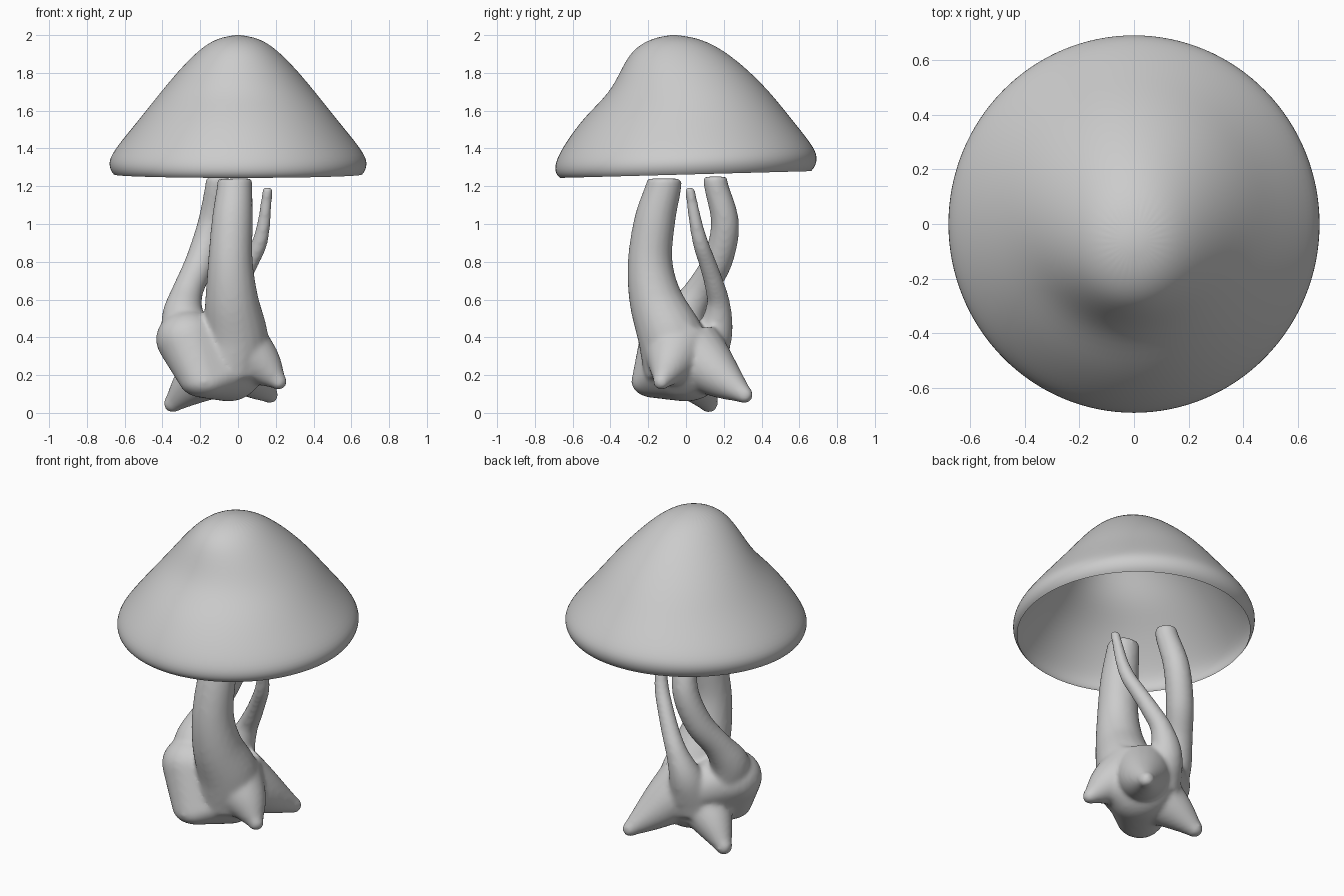
import bpy, bmesh
from math import sin, cos, pi
from mathutils import Vector

if "Cube" in bpy.data.objects:
    bpy.data.objects.remove(bpy.data.objects["Cube"])


def add_object(name, bm):
    bmesh.ops.recalc_face_normals(bm, faces=bm.faces)
    for f in bm.faces:
        f.smooth = True
    me = bpy.data.meshes.new(name)
    bm.to_mesh(me)
    bm.free()
    ob = bpy.data.objects.new(name, me)
    bpy.context.collection.objects.link(ob)
    return ob


def bridge(bm, a, b):
    n = len(a)
    for i in range(n):
        bm.faces.new((a[i], a[(i + 1) % n], b[(i + 1) % n], b[i]))


# Cap: open bell, rings of (z, half width x, front y, back y, rim tilt)
rings = [
    (1.262, 0.655, -0.665, 0.66, 0.018),
    (1.285, 0.675, -0.688, 0.685, 0.022),
    (1.345, 0.685, -0.695, 0.697, 0.025),
    (1.44, 0.615, -0.64, 0.638, 0.015),
    (1.57, 0.508, -0.535, 0.545, 0.0),
    (1.69, 0.414, -0.405, 0.45, 0.0),
    (1.81, 0.315, -0.345, 0.334, 0.0),
    (1.92, 0.209, -0.287, 0.199, 0.0),
    (1.98, 0.12, -0.19, 0.08, 0.0),
]
bm = bmesh.new()
prev = None
N = 32
for z, rx, yf, yb, tilt in rings:
    mid, ry = (yf + yb) / 2, (yb - yf) / 2
    ring = []
    for i in range(N):
        a = 2 * pi * i / N
        ring.append(bm.verts.new((rx * cos(a) * 1.009, mid + ry * sin(a) * 1.009, z + tilt * sin(a))))
    if prev:
        bridge(bm, prev, ring)
    prev = ring
tip = bm.verts.new((0, -0.065, 2.005))
for i in range(N):
    bm.faces.new((prev[i], prev[(i + 1) % N], tip))
cap = add_object("mushroom_cap", bm)
cap.modifiers.new("smooth_surface", 'SUBSURF').levels = 2
cap.modifiers["smooth_surface"].render_levels = 2


def tube(bm, pts, steps=6, n=20):
    """Closed tapered tube along a smooth path of (x, y, z, radius)."""
    p = [Vector(q) for q in pts]
    p = [2 * p[0] - p[1]] + p + [2 * p[-1] - p[-2]]
    path = []
    for k in range(1, len(p) - 2):
        a, b, c, d = p[k - 1:k + 3]
        for s in range(steps):
            t = s / steps
            path.append(0.5 * (2 * b + (c - a) * t + (2 * a - 5 * b + 4 * c - d) * t ** 2
                               + (3 * b - a - 3 * c + d) * t ** 3))
    path.append(p[-2])
    prev = None
    u = Vector((0.31, 0.9, 0.1))
    for k, q in enumerate(path):
        tan = (path[min(k + 1, len(path) - 1)] - path[max(k - 1, 0)]).to_3d().normalized()
        u = (u - tan * u.dot(tan)).normalized()
        v = tan.cross(u)
        ring = [bm.verts.new(q.to_3d() + q.w * (cos(2 * pi * i / n) * u + sin(2 * pi * i / n) * v))
                for i in range(n)]
        if prev:
            bridge(bm, prev, ring)
        else:
            bm.faces.new(ring[::-1])
        prev = ring
    bm.faces.new(prev)


def blob(bm, loc, scale):
    res = bmesh.ops.create_uvsphere(bm, u_segments=24, v_segments=14, radius=1)
    for v in res["verts"]:
        v.co = Vector(loc) + Vector([a * b for a, b in zip(v.co, scale)])


bm = bmesh.new()
# Body: hull round the main mass, front left bulge, lower front, back and right shoulder
blob(bm, (-0.05, 0.0, 0.23), (0.18, 0.2, 0.17))
blob(bm, (-0.265, -0.08, 0.39), (0.17, 0.165, 0.155))
blob(bm, (-0.18, -0.17, 0.165), (0.13, 0.12, 0.085))
blob(bm, (-0.1, 0.12, 0.33), (0.11, 0.11, 0.12))
blob(bm, (0.06, -0.04, 0.27), (0.12, 0.12, 0.13))
bmesh.ops.delete(bm, geom=bm.edges[:] + bm.faces[:], context='EDGES_FACES')
bmesh.ops.convex_hull(bm, input=bm.verts[:])
bmesh.ops.delete(bm, geom=[v for v in bm.verts if not v.link_faces], context='VERTS')
# Thick front stalk
tube(bm, [(-0.04, -0.03, 0.25, 0.2), (-0.015, -0.08, 0.4, 0.177), (-0.033, -0.16, 0.6, 0.142),
          (-0.04, -0.19, 0.8, 0.119), (-0.03, -0.165, 1.02, 0.109), (-0.018, -0.12, 1.19, 0.095),
          (-0.018, -0.117, 1.24, 0.091)])
# Curved back stalk
tube(bm, [(-0.25, -0.06, 0.38, 0.15), (-0.29, -0.01, 0.51, 0.115), (-0.268, 0.07, 0.64, 0.083),
          (-0.2, 0.165, 0.8, 0.08), (-0.14, 0.207, 1.0, 0.075), (-0.11, 0.16, 1.2, 0.065),
          (-0.11, 0.157, 1.25, 0.063)])
# Thin side stalk
tube(bm, [(-0.1, 0.06, 0.27, 0.16), (-0.105, 0.15, 0.43, 0.1), (-0.06, 0.172, 0.57, 0.064),
          (0.0, 0.15, 0.68, 0.053), (0.06, 0.115, 0.79, 0.047), (0.11, 0.08, 0.89, 0.043),
          (0.136, 0.053, 1.0, 0.036), (0.158, 0.018, 1.195, 0.027)])
# Pointed feet: right, back right, back left
feet = [((0.0, -0.05, 0.34, 0.19), (0.125, -0.09, 0.25, 0.12), (0.215, -0.13, 0.165, 0.045)),
        ((-0.03, 0.04, 0.32, 0.18), (0.07, 0.17, 0.2, 0.125), (0.168, 0.31, 0.095, 0.046)),
        ((-0.1, 0.0, 0.26, 0.18), (-0.24, 0.07, 0.15, 0.115), (-0.345, 0.12, 0.05, 0.05))]
for foot in feet:
    tube(bm, foot)
    blob(bm, foot[-1][:3], (foot[-1][3],) * 3)

# Fuse everything into one soft organic stem
stem = add_object("stem_with_feet", bm)
rm = stem.modifiers.new("fuse", 'REMESH')
rm.mode = 'VOXEL'
rm.voxel_size = 0.012
rm.use_smooth_shade = True
sm = stem.modifiers.new("soften", 'SMOOTH')
sm.factor = 0.5
sm.iterations = 14
